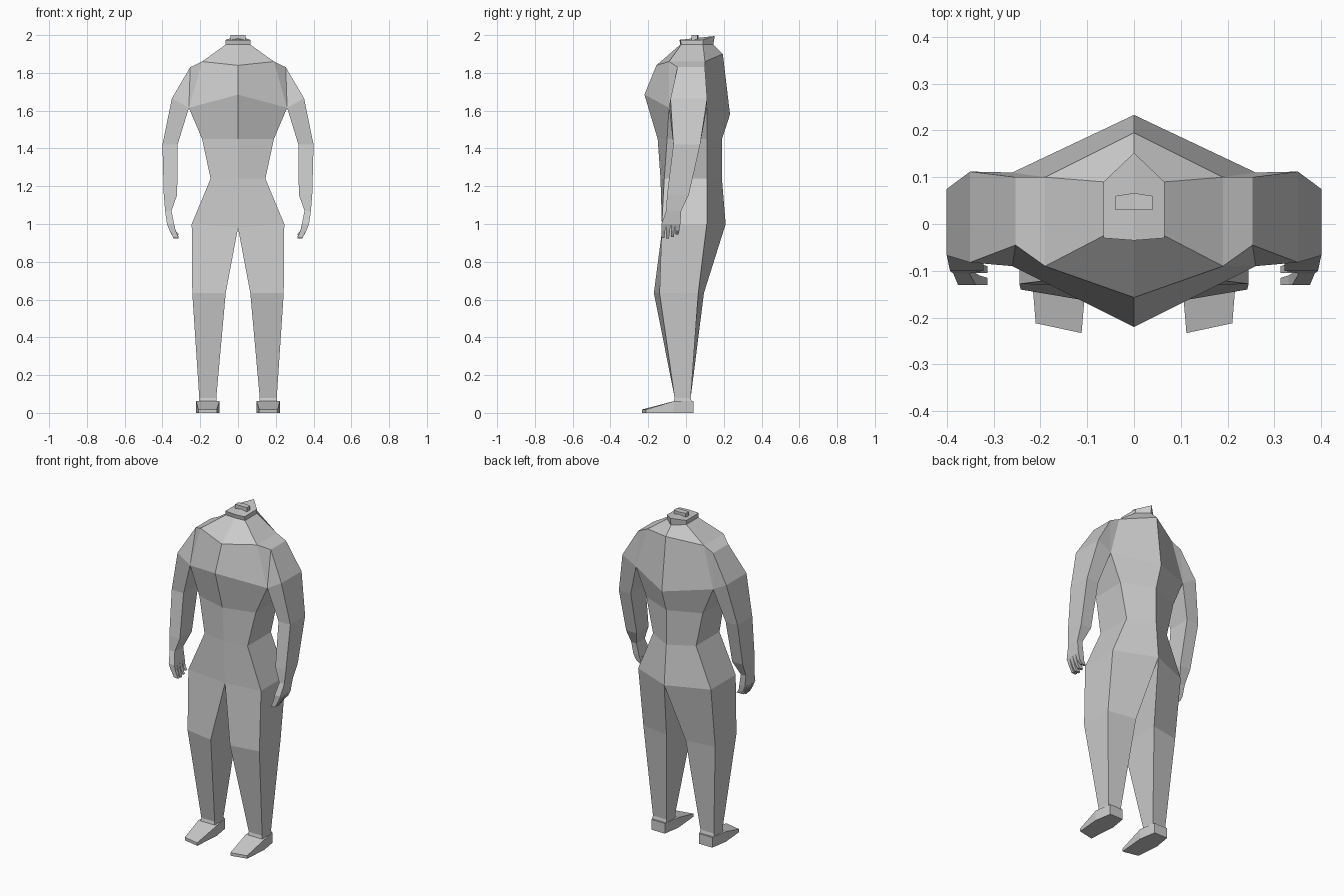
import bpy, bmesh

cube = bpy.data.objects.get("Cube")
if cube:
    bpy.data.objects.remove(cube)

shade = 0.6
grey = bpy.data.materials.new("plain grey")
grey.use_nodes = True
grey.diffuse_color = (shade, shade, shade, 1)
grey.node_tree.nodes["Principled BSDF"].inputs["Base Color"].default_value = grey.diffuse_color


def loft(name, rings, closed=True, cap_start=False, cap_end=False, skip=()):
    """Skin the left half through rings of points, then mirror it to the right."""
    bm = bmesh.new()
    loops = [[bm.verts.new(point) for point in ring] for ring in rings]
    count = len(rings[0])
    for row, (upper, lower) in enumerate(zip(loops, loops[1:])):
        for side in range(count if closed else count - 1):
            if (row, side) not in skip:
                after = (side + 1) % count
                bm.faces.new((upper[side], upper[after], lower[after], lower[side]))
    if cap_start:
        bm.faces.new(loops[0])
    if cap_end:
        bm.faces.new(loops[-1])
    bmesh.ops.remove_doubles(bm, verts=bm.verts, dist=0.001)
    bmesh.ops.recalc_face_normals(bm, faces=bm.faces)
    mesh = bpy.data.meshes.new(name)
    bm.to_mesh(mesh)
    bm.free()
    mesh.materials.append(grey)
    part = bpy.data.objects.new(name, mesh)
    bpy.context.collection.objects.link(part)
    part.modifiers.new("mirror", 'MIRROR').use_clip = True


def section(width, z, breast, spine, front=-.09, back=.11, breast_rise=0, spine_rise=0):
    """Half of a six-sided body section: flat flanks, ridged breast and spine."""
    return [(0, breast, z + breast_rise), (width, front, z),
            (width, back, z), (0, spine, z + spine_rise)]


def limb(outer, inner, front, back, z, flare=0):
    """Four-sided limb section, deeper on the inner side by the flare."""
    return [(outer, front, z), (outer, back, z),
            (inner, back + flare, z), (inner, front - flare, z)]


def foot_slice(outer, inner, y, top, slant=0):
    """Upright foot section standing on the ground."""
    return [(outer, y, top), (outer, y, 0), (inner, y - slant, 0), (inner, y - slant, top)]


# Torso, with the shoulder openings left free
neck_base = section(width=.065, z=1.95, breast=-.03, spine=.145, front=-.025, back=.09)
collar = section(width=.19, z=1.86, breast=-.157, spine=.195, back=.1,
                 breast_rise=-.02, spine_rise=.04)
chest = section(width=.26, z=1.615, breast=-.22, spine=.233,
                breast_rise=.07, spine_rise=-.035)
ribs = section(width=.19, z=1.45, breast=-.15, spine=.19, front=-.1)
waist = section(width=.145, z=1.24, breast=-.135, spine=.19, front=-.115)
hips = section(width=.245, z=1, breast=-.125, spine=.21, front=-.128, breast_rise=-.02)
loft("torso", [neck_base, collar, chest, ribs, waist, hips], closed=False, skip=[(1, 1)])

# Neck stump, rising to a point at the back
neck_top = section(width=.065, z=1.975, breast=-.035, spine=.152, front=-.03, back=.09,
                   spine_rise=.02)
loft("neck", [neck_base, neck_top], closed=False, cap_end=True)
loft("neck_plate", [section(width=.04, z=level, breast=.03, spine=.066, front=.03, back=.06)
                    for level in (1.96, 2)], closed=False, cap_end=True)

# Arms, growing out of the collar and armpit points
armpit = [chest[2], chest[1]]
shoulder = limb(outer=.253, inner=0, front=-.045, back=.1, z=1.83)[:2] + armpit
upper_arm = limb(outer=.35, inner=0, front=-.082, back=.112, z=1.665)[:2] + armpit
elbow = limb(outer=.4, inner=.32, front=-.067, back=.075, z=1.42)
forearm = limb(outer=.393, inner=.322, front=-.1, back=.015, z=1.155)
wrist = limb(outer=.386, inner=.352, front=-.106, back=-.025, z=1.07)
knuckles = limb(outer=.376, inner=.338, front=-.13, back=-.03, z=1)
loft("arm", [collar[1:3] + armpit, shoulder, upper_arm, elbow, forearm, wrist, knuckles],
     cap_end=True, skip=[(0, 2)])

# Four short fingers curling inward
for finger, tip in zip(("index", "middle", "ring", "little"), (.925, .922, .93, .945)):
    loft(finger + "_finger", [
        limb(outer=.376, inner=.338, front=knuckles[0][1], back=knuckles[0][1] + .025, z=1),
        limb(outer=.362, inner=.33, front=knuckles[0][1], back=knuckles[0][1] + .02, z=.965),
        limb(outer=.34, inner=.313, front=knuckles[0][1], back=knuckles[0][1] + .015, z=tip),
    ], cap_end=True)
    knuckles = [(x, y + .025, z) for x, y, z in knuckles]

# Legs from hip to ankle
knee = limb(outer=.242, inner=.065, front=-.14, back=.065, z=.635, flare=.03)
ankle = limb(outer=.205, inner=.115, front=-.06, back=.025, z=.08)
ankle_base = limb(outer=.208, inner=.112, front=-.065, back=.03, z=.06)
loft("leg", [hips[1:] + hips[:1], knee, ankle, ankle_base])

# Wedge feet, widest at the instep
heel = foot_slice(outer=.205, inner=.115, y=.04, top=.062)
instep = foot_slice(outer=.222, inner=.098, y=-.065, top=.062)
toe = foot_slice(outer=.21, inner=.112, y=-.212, top=.018, slant=.021)
loft("foot", [heel, instep, toe], cap_start=True, cap_end=True)
